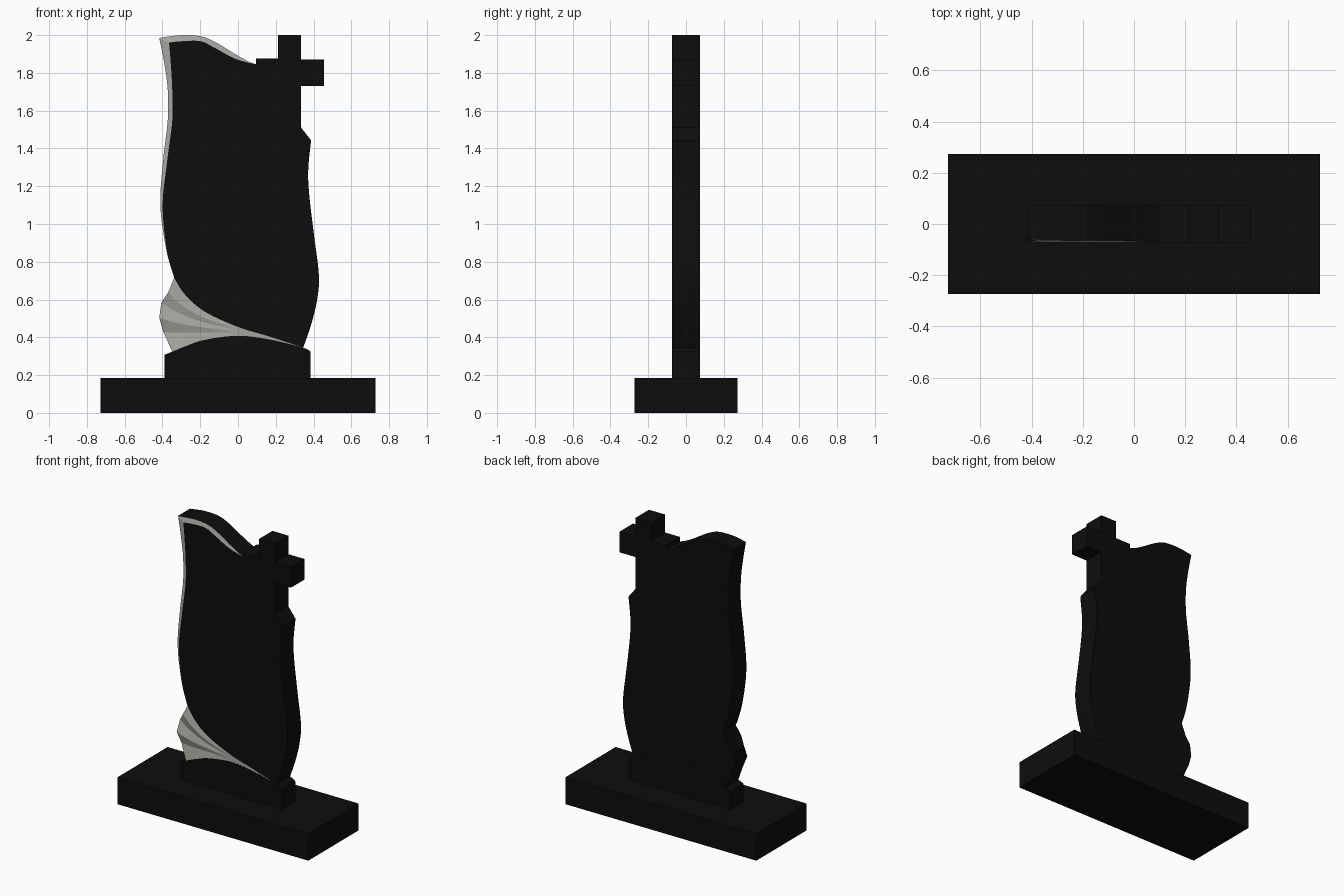
import bpy, bmesh

if "Cube" in bpy.data.objects:
    bpy.data.objects.remove(bpy.data.objects["Cube"])

FRONT, BACK = -0.073, 0.073


def material(name, rgb):
    m = bpy.data.materials.new(name)
    m.diffuse_color = (*rgb, 1)
    m.use_nodes = True
    m.node_tree.nodes["Principled BSDF"].inputs["Base Color"].default_value = m.diffuse_color
    return m


BLACK = material("polished_black_granite", (0.004, 0.004, 0.004))
GREY = material("cut_grey_granite", (0.38, 0.38, 0.345))


def spline(ctrl, n=8):
    """Catmull-Rom curve through control tuples of any dimension."""
    p = [ctrl[0]] + list(ctrl) + [ctrl[-1]]
    out = []
    for i in range(1, len(p) - 2):
        for j in range(n):
            t = j / n
            out.append(tuple(
                0.5 * (2 * b + (c - a) * t + (2 * a - 5 * b + 4 * c - d) * t * t
                       + (3 * b - a - 3 * c + d) * t ** 3)
                for a, b, c, d in zip(*p[i - 1:i + 3])))
    return out + [tuple(ctrl[-1])]


def finish(bm, name):
    bmesh.ops.recalc_face_normals(bm, faces=bm.faces)
    me = bpy.data.meshes.new(name)
    bm.to_mesh(me)
    bm.free()
    me.materials.append(BLACK)
    me.materials.append(GREY)
    ob = bpy.data.objects.new(name, me)
    bpy.context.collection.objects.link(ob)
    return ob


def slab(name, outline, front=FRONT, back=BACK):
    """Slab from an (x, z, dx, dz) outline; dx, dz inset the front edge into a grey chamfer."""
    bm = bmesh.new()
    outer, rear, inner = [], [], []
    for x, z, dx, dz in outline:
        w = (dx * dx + dz * dz) ** 0.5
        o = bm.verts.new((x, front + 0.3 * w, z))
        outer.append(o)
        rear.append(bm.verts.new((x, back, z)))
        inner.append(bm.verts.new((x + dx, front, z + dz)) if w > 1e-4 else o)
    n = len(outline)
    bm.faces.new(inner)
    bm.faces.new(rear[::-1])
    for i in range(n):
        j = (i + 1) % n
        bm.faces.new((outer[i], rear[i], rear[j], outer[j]))
        ring = list(dict.fromkeys((inner[i], outer[i], outer[j], inner[j])))
        if len(ring) > 2:
            bm.faces.new(ring).material_index = 1
    return finish(bm, name)


def plain(pts):
    return [(x, z, 0, 0) for x, z in pts]


# Base plinth
slab("base", plain([(-.727, 0), (-.727, .185), (.727, .185), (.727, 0)]), -.273, .273)

# Pedestal with arched top
arch = [(-.348, .324), (-.28, .352), (-.174, .387), (0, .408), (.17, .388), (.345, .345)]
slab("pedestal", plain([(-.388, .185)] + spline([(-.388, .308)] + arch + [(.385, .322)])
                       + [(.385, .185)]))

# Stele: wavy outline with chamfered left and top edges, cross at upper right
left = spline([(-.338, .716, 0, 0), (-.38, .865, .003, 0), (-.411, 1.10, .012, 0),
               (-.396, 1.34, .022, 0), (-.372, 1.55, .024, 0), (-.372, 1.71, .024, 0),
               (-.39, 1.85, .034, 0), (-.417, 1.985, .052, -.025)])
top = spline([(-.417, 1.985, .052, -.025), (-.306, 1.999, 0, -.032), (-.2, 1.994, 0, -.026),
              (-.12, 1.963, -.01, -.027), (-.016, 1.90, -.01, -.02),
              (.053, 1.862, 0, -.008), (.095, 1.846, 0, 0)])
cross = plain([(.095, 1.876), (.211, 1.876), (.211, 2), (.333, 2), (.333, 1.872),
               (.455, 1.872), (.455, 1.73), (.333, 1.73), (.333, 1.512)])
right = plain(spline([(.387, 1.443), (.372, 1.29), (.377, 1.156), (.402, .944),
                      (.428, .732), (.419, .6), (.387, .467), (.345, .345)]))
sweep = spline([(-.338, .716), (-.28, .626), (-.174, .535), (0, .455), (.17, .403), (.345, .345)])
slab("stele", left + top[1:] + cross + right + plain(sweep[-2:0:-1]))

# Fan of pleats between stele and pedestal
rim = [(-.338, .716), (-.37, .637), (-.406, .584), (-.417, .504), (-.396, .43), (-.348, .324)]
low = spline(arch)
bm = bmesh.new()
cols = []
last = len(sweep) - 1
for c, (a, b) in enumerate(zip(sweep, low)):
    s = c / last
    col = []
    for k, r in enumerate(rim):
        t = k / (len(rim) - 1)
        fade = (1 - s) ** 2
        x, z = (a[i] + (b[i] - a[i]) * t
                + fade * (r[i] - rim[0][i] - (rim[-1][i] - rim[0][i]) * t) for i in (0, 1))
        valley = 0.022 * max(0, 1 - s / 0.6) if k % 2 == 0 else 0
        col.append(bm.verts.new((x, FRONT + 0.001 + valley, z)))
    cols.append(col)
for c in range(last):
    for k in range(len(rim) - 1):
        bm.faces.new((cols[c][k], cols[c][k + 1], cols[c + 1][k + 1], cols[c + 1][k])).material_index = 1
bmesh.ops.remove_doubles(bm, verts=bm.verts, dist=1e-5)
edge = [e for e in bm.edges if e.is_boundary]
new = bmesh.ops.extrude_edge_only(bm, edges=edge)["geom"]
for g in new:
    if isinstance(g, bmesh.types.BMVert):
        g.co.y = BACK - 0.001
    elif isinstance(g, bmesh.types.BMFace):
        g.material_index = 0
rear = bmesh.ops.edgeloop_fill(bm, edges=[e for e in bm.edges if e.is_boundary])["faces"]
for f in rear:
    f.material_index = 0
finish(bm, "pleated_fan")
